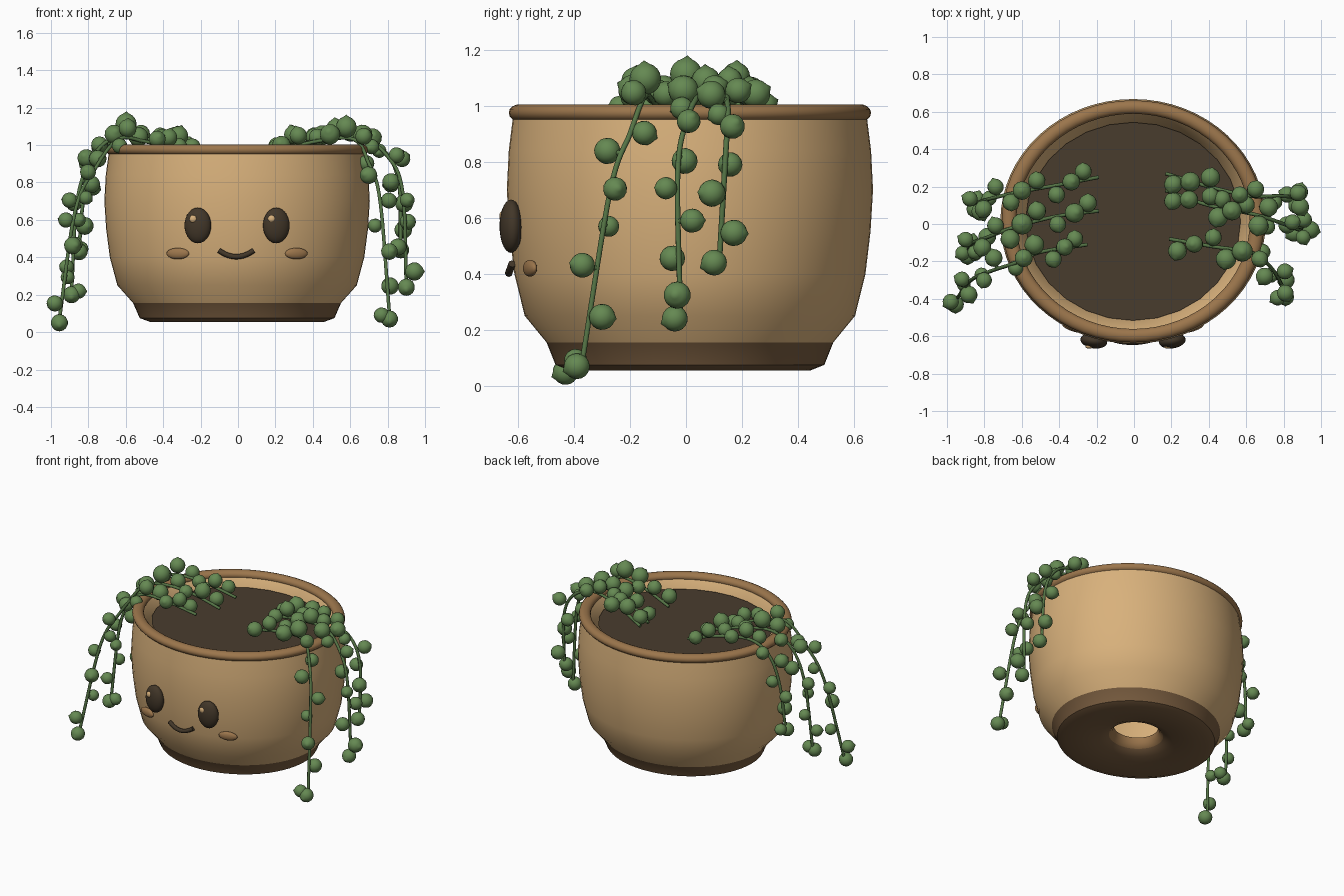
import bpy, bmesh, math, random
from mathutils import Vector, Matrix

random.seed(7)
if "Cube" in bpy.data.objects:
    bpy.data.objects.remove(bpy.data.objects["Cube"], do_unlink=True)

CENTRE = Vector((-0.005, 0.014, 0))
WIDEN = 1.085  # the pot is slightly wider than deep


def material(name, r, g, b):
    m = bpy.data.materials.new(name)
    m.use_nodes = True
    m.diffuse_color = (r, g, b, 1)
    m.node_tree.nodes["Principled BSDF"].inputs["Base Color"].default_value = (r, g, b, 1)
    return m


TAN = material("tan clay", 0.69, 0.44, 0.2)
RIM = material("brown glaze", 0.33, 0.18, 0.072)
BAND = material("dark brown glaze", 0.19, 0.108, 0.05)
SOIL = material("soil brown", 0.066, 0.045, 0.027)
DARK = material("face dark brown", 0.055, 0.038, 0.022)
LEAF = material("leaf green", 0.13, 0.25, 0.085)
STEM = material("stem green", 0.09, 0.175, 0.06)


def add_object(name, bm, mats, angle=40):
    bmesh.ops.recalc_face_normals(bm, faces=bm.faces)
    mesh = bpy.data.meshes.new(name)
    bm.to_mesh(mesh)
    bm.free()
    for m in mats:
        mesh.materials.append(m)
    obj = bpy.data.objects.new(name, mesh)
    bpy.context.collection.objects.link(obj)
    bpy.ops.object.select_all(action='DESELECT')
    obj.select_set(True)
    bpy.context.view_layer.objects.active = obj
    bpy.ops.object.shade_smooth_by_angle(angle=math.radians(angle))


def lathe(profile, steps=64):
    """Closed radius/height profile turned into an oval ring."""
    bm = bmesh.new()
    rings = []
    for i in range(steps):
        a = math.tau * i / steps
        rings.append([bm.verts.new(CENTRE + Vector((r * WIDEN * math.cos(a), r * math.sin(a), z)))
                      for r, z in profile])
    n = len(profile)
    for i in range(steps):
        p, q = rings[i], rings[(i + 1) % steps]
        for j in range(n):
            k = (j + 1) % n
            bm.faces.new((p[j], q[j], q[k], p[k]))
    return bm


# Pot wall, foot and drain hole
bm = lathe([(0.58, 0.97), (0.52, 0.88), (0.5, 0.4), (0.44, 0.2), (0.135, 0.17),
            (0.14, 0.135), (0.165, 0.105), (0.22, 0.08), (0.43, 0.055),
            (0.48, 0.075), (0.512, 0.155), (0.59, 0.25), (0.627, 0.4), (0.645, 0.55),
            (0.654, 0.7), (0.647, 0.84), (0.632, 0.96)])
for f in bm.faces:
    c = f.calc_center_median() - CENTRE
    if c.z < 0.153:
        f.material_index = 2 if math.hypot(c.x / WIDEN, c.y) < 0.17 else 1
add_object("pot", bm, [TAN, BAND, RIM])

# Rolled rim: a rounded cross-section, wider than tall
section = []
for i in range(14):
    a = math.tau * i / 14
    section.append((0.611 + 0.036 * math.cos(a), 0.975 + 0.03 * math.sin(a)))
add_object("rim", lathe(section), [RIM], 60)

# Soil
bm = bmesh.new()
bmesh.ops.create_circle(bm, cap_ends=True, segments=28, radius=0.53,
                        matrix=Matrix.Translation(CENTRE + Vector((0, 0, 0.92)))
                        @ Matrix.Diagonal((WIDEN, 1, 1, 1)))
add_object("soil", bm, [SOIL])


def ellipsoid(name, pos, size, mat, turn=0):
    bm = bmesh.new()
    bmesh.ops.create_uvsphere(bm, u_segments=24, v_segments=14, radius=1,
                              matrix=Matrix.Translation(pos) @ Matrix.Rotation(turn, 4, 'Z')
                              @ Matrix.Diagonal((*size, 1)))
    add_object(name, bm, [mat], 80)


def tube(name, lines, radius, mat):
    curve = bpy.data.curves.new(name, 'CURVE')
    curve.dimensions = '3D'
    curve.bevel_depth = radius
    curve.bevel_resolution = 2
    curve.use_fill_caps = True
    for points in lines:
        spline = curve.splines.new('POLY')
        spline.points.add(len(points) - 1)
        for p, co in zip(spline.points, points):
            p.co = (*co, 1)
        spline.use_smooth = True
    curve.materials.append(mat)
    obj = bpy.data.objects.new(name, curve)
    bpy.context.collection.objects.link(obj)


# Face
for side, word in ((-1, "right"), (1, "left")):
    x = CENTRE.x + side * 0.21
    ellipsoid(word + "_eye", (x, -0.625, 0.57), (0.072, 0.04, 0.095), DARK, side * 0.15)
    ellipsoid(word + "_eye_glint", (x - 0.025, -0.655, 0.605), (0.02, 0.012, 0.02), TAN)
    ellipsoid(word + "_cheek", (CENTRE.x + side * 0.317, -0.557, 0.42),
              (0.063, 0.018, 0.03), RIM, side * 0.3)
smile = []
for i in range(13):
    t = i / 6 - 1
    smile.append((CENTRE.x - 0.004 + 0.092 * t, -0.633 + 0.012 * t * t, 0.403 + 0.033 * t * t))
tube("smile", [smile], 0.014, DARK)


def smooth_path(pts, steps=8):
    """Catmull-Rom samples through the given points."""
    pts = [Vector(p) for p in pts]
    pts = [2 * pts[0] - pts[1]] + pts + [2 * pts[-1] - pts[-2]]
    out = []
    for a, b, c, d in zip(pts, pts[1:], pts[2:], pts[3:]):
        for i in range(steps):
            t = i / steps
            out.append((2 * b + (c - a) * t + (2 * a - 5 * b + 4 * c - d) * t * t
                        + (3 * b - a - 3 * c + d) * t ** 3) / 2)
    return out + [pts[-2]]


def add_bead(bm, pos, radius, direction):
    """Round leaf with a small pointed tip."""
    made = bmesh.ops.create_uvsphere(bm, u_segments=14, v_segments=10, radius=radius)["verts"]
    max(made, key=lambda v: v.co.z).co.z *= 1.18
    turn = Vector((0, 0, 1)).rotation_difference(direction).to_matrix().to_4x4()
    bmesh.ops.transform(bm, verts=made, matrix=Matrix.Translation(pos) @ turn)


def strand(name, pts):
    """Stem with round leaves, each on a short stalk."""
    path = smooth_path(pts)
    lines = [path]
    bm = bmesh.new()
    travelled, due, count = 0, 0.06, 0
    for p, q in zip(path, path[1:]):
        travelled += (q - p).length
        if travelled < due:
            continue
        along = (q - p).normalized()
        hanging = along.z < -0.5
        across = along.cross(Vector((0, 1, 0)) if hanging else Vector((0, 0, 1))).normalized()
        other = across.cross(along)
        # Leaves sit all round hanging stems, but only on top of lying ones
        a = count * 2.4 if hanging else (0.4, 1.5, 2.7)[count % 3]
        out = across * math.cos(a) + other * math.sin(a)
        radius = random.uniform(0.037, 0.049) if hanging else random.uniform(0.045, 0.058)
        pos = q + out * radius * random.uniform(0.9, 1.3)
        add_bead(bm, pos, radius, out)
        lines.append([q, pos])
        due = travelled + (0.1 if hanging else 0.064)
        count += 1
    add_bead(bm, path[-1] + Vector((0, -0.02, -0.02)), 0.046, Vector((0, -0.8, -0.3)))
    tube(name + "_stem", lines, 0.01, STEM)
    add_object(name + "_leaves", bm, [LEAF], 60)


# Trailing strands over both sides
strand("left_back", [(0.17, 0.27, 0.96), (0.4, 0.2, 1.02), (0.62, 0.15, 1.04), (0.78, 0.15, 0.97),
                     (0.86, 0.14, 0.8), (0.87, 0.12, 0.46)])
strand("left_middle", [(0.17, 0.18, 0.95), (0.4, 0.1, 1.02), (0.65, 0.05, 1.04), (0.8, 0, 0.94),
                       (0.88, -0.03, 0.75), (0.9, -0.02, 0.26)])
strand("left_front", [(0.19, -0.08, 0.96), (0.42, -0.12, 1.02), (0.62, -0.15, 1.03),
                      (0.7, -0.2, 0.9), (0.76, -0.27, 0.7), (0.81, -0.37, 0.09)])
strand("right_back", [(-0.19, 0.25, 0.96), (-0.4, 0.21, 1.02), (-0.62, 0.17, 1.04),
                      (-0.75, 0.14, 0.95), (-0.82, 0.12, 0.75), (-0.85, 0.1, 0.45)])
strand("right_middle", [(-0.19, 0.07, 0.95), (-0.42, 0.04, 1.02), (-0.65, -0.02, 1.04),
                        (-0.78, -0.07, 0.93), (-0.86, -0.1, 0.7), (-0.89, -0.15, 0.22)])
strand("right_front", [(-0.25, -0.11, 0.96), (-0.5, -0.15, 1.02), (-0.64, -0.21, 1.03),
                       (-0.76, -0.25, 0.88), (-0.87, -0.3, 0.65), (-0.955, -0.41, 0.07)])
